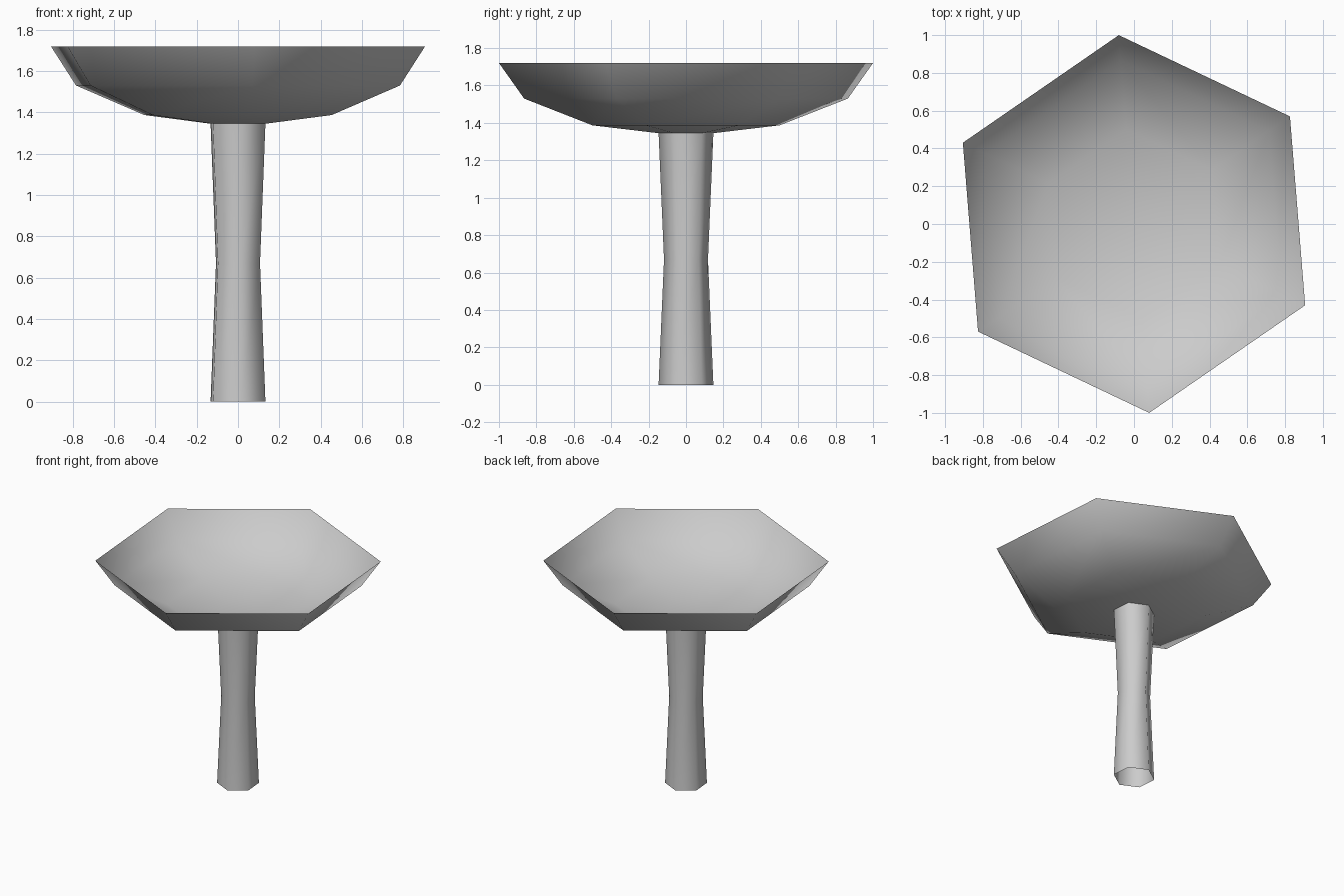
import bpy
import bmesh
from math import cos, sin, radians

cube = bpy.data.objects.get("Cube")
if cube:
    bpy.data.objects.remove(cube, do_unlink=True)

SIDES = 6
TURN = radians(94.6)

stone = bpy.data.materials.new("pale_grey_stone")
stone.use_nodes = True
GREY = (0.6, 0.6, 0.6, 1)
stone.diffuse_color = GREY
stone.node_tree.nodes["Principled BSDF"].inputs["Base Color"].default_value = GREY


def lathe(name, profile, floor=False):
    """Thin hexagonal shell through (radius, height) rings, bottom to top."""
    bm = bmesh.new()
    rings = []
    for r, z in profile:
        angles = [TURN + radians(360 * i / SIDES) for i in range(SIDES)]
        rings.append([bm.verts.new((r * cos(a), r * sin(a), z)) for a in angles])
    for low, high in zip(rings, rings[1:]):
        for i in range(SIDES):
            j = (i + 1) % SIDES
            bm.faces.new((low[i], low[j], high[j], high[i]))
    if floor:
        bm.faces.new(rings[0][::-1])
    for face in bm.faces:
        face.smooth = True
    mesh = bpy.data.meshes.new(name)
    bm.to_mesh(mesh)
    bm.free()
    mesh.materials.append(stone)
    obj = bpy.data.objects.new(name, mesh)
    bpy.context.collection.objects.link(obj)
    return obj


# Waisted hollow pedestal
lathe("pedestal", [(0.147, 0), (0.118, 0.67), (0.147, 1.345)])

# Open shallow bowl with a closed floor
lathe("bowl", [(0.147, 1.345), (0.502, 1.387), (0.868, 1.53), (1.003, 1.72)], floor=True)
